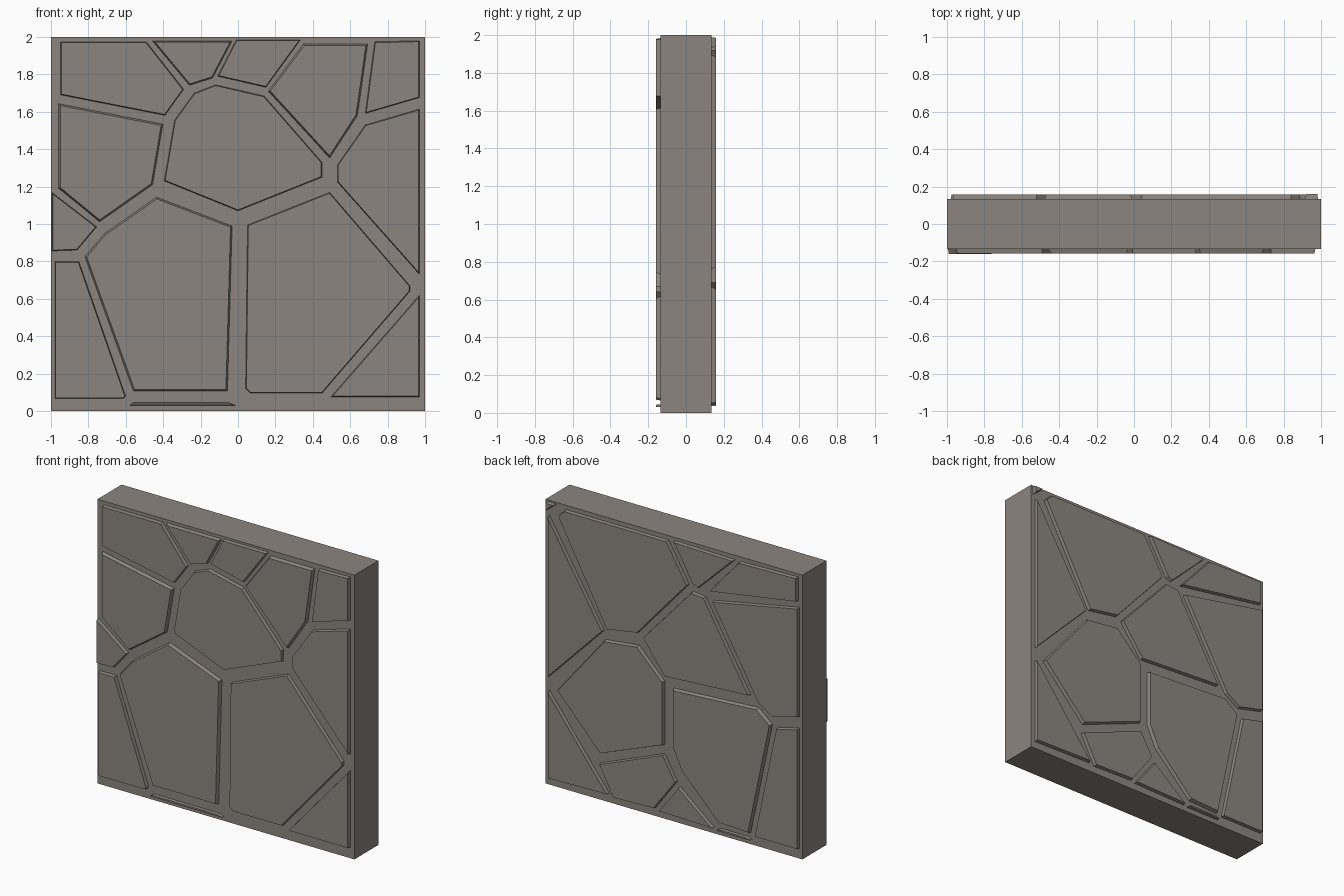
import bpy
import bmesh
from mathutils import Vector

default_cube = bpy.data.objects.get("Cube")
if default_cube:
    bpy.data.objects.remove(default_cube, do_unlink=True)

# One flat stone colour for everything
stone_grey = bpy.data.materials.new("warm_stone_grey")
stone_grey.use_nodes = True
colour = (0.26, 0.235, 0.21, 1)
stone_grey.diffuse_color = colour
stone_grey.node_tree.nodes["Principled BSDF"].inputs["Base Color"].default_value = colour

WALL_HALF = 0.134    # half thickness of the mortar slab
BURY = 0.004         # how far each stone sinks into the slab
RAISE = 0.024        # how far a stone stands proud


def finish(name, bm):
    """Turn a bmesh into a named, flat shaded object."""
    bmesh.ops.recalc_face_normals(bm, faces=bm.faces)
    mesh = bpy.data.meshes.new(name)
    bm.to_mesh(mesh)
    bm.free()
    mesh.materials.append(stone_grey)
    obj = bpy.data.objects.new(name, mesh)
    bpy.context.collection.objects.link(obj)
    return obj


def stone(name, side, outline, taper=0.005, raise_by=RAISE):
    """Flat stone with slightly sloping edges; side is -1 front, +1 back."""
    bm = bmesh.new()
    base_y = side * (WALL_HALF - BURY)
    ring = [bm.verts.new((x, base_y, z)) for x, z in outline]
    face = bm.faces.new(ring)
    face.normal_update()
    bmesh.ops.inset_region(bm, faces=[face], thickness=taper, depth=0,
                           use_boundary=True, use_even_offset=True)
    bmesh.ops.translate(bm, verts=list(face.verts),
                        vec=Vector((0, side * (BURY + raise_by), 0)))
    bm.faces.new(list(reversed(ring)))
    return finish(name, bm)


def front(name, *outline, **options):
    return stone("front_" + name + "_stone", -1, outline, **options)


def back(name, *outline, **options):
    return stone("back_" + name + "_stone", 1, outline, **options)


# Mortar slab
slab = bmesh.new()
bmesh.ops.create_cube(slab, size=1)
bmesh.ops.scale(slab, verts=slab.verts, vec=(2, 2 * WALL_HALF, 2))
bmesh.ops.translate(slab, verts=slab.verts, vec=(0, 0, 1))
finish("mortar_slab", slab)

# Front stones, top row
front("top_right_corner", (-.95, 1.975), (-.49, 1.975), (-.29, 1.72), (-.39, 1.58), (-.95, 1.69))
front("top_wedge", (-.46, 1.98), (-.03, 1.98), (-.135, 1.78), (-.26, 1.74), taper=0.008)
front("top_middle", (-.01, 1.985), (.335, 1.985), (.15, 1.73), (-.11, 1.79))
front("top_pointed", (.35, 1.965), (.695, 1.965), (.64, 1.58), (.49, 1.35), (.16, 1.71),
      taper=0.01)
front("top_left_corner", (.73, 1.975), (.97, 1.98), (.97, 1.675), (.68, 1.59))

# Front stones, middle rows
front("left_kite", (.68, 1.53), (.97, 1.615), (.97, .73), (.53, 1.225), (.53, 1.315))
front("centre", (-.12, 1.745), (.14, 1.685), (.45, 1.33), (.45, 1.25), (0, 1.07),
      (-.395, 1.23), (-.34, 1.555), (-.235, 1.7))
front("right_shield", (-.96, 1.645), (-.4, 1.535), (-.455, 1.21), (-.74, 1.01), (-.96, 1.19),
      taper=0.01)
front("right_edge", (-.995, 1.17), (-.755, .985), (-.86, .86), (-.995, .855), raise_by=0.026)

# Front stones, bottom rows
front("bottom_right", (-.98, .8), (-.85, .8), (-.6, .08), (-.615, .065), (-.98, .065))
front("large_right", (-.435, 1.145), (-.03, .99), (-.055, .105), (-.56, .105), (-.82, .825),
      (-.715, .95), taper=0.01)
front("large_left", (.05, .995), (.49, 1.17), (.92, .67), (.92, .64), (.45, .095),
      (.065, .095), (.04, .12))
front("bottom_left", (.97, .62), (.97, .075), (.495, .075))
front("bottom_sliver", (-.58, .03), (-.01, .03), (-.05, .045), (-.56, .045), taper=0.002)

# Back stones, top row
back("corner_chip", (.985, 1.99), (.91, 1.99), (.985, 1.93), raise_by=0.026)
back("large_upper", (.89, 1.92), (.84, 1.97), (.04, 1.97), (-.12, 1.7), (.27, 1.26), (.51, 1.22))
back("top_wedge", (-.01, 1.98), (-.48, 1.97), (-.2, 1.7), (-.16, 1.72))
back("top_right", (-.52, 1.97), (-.97, 1.98), (-.97, 1.81), (-.28, 1.7))

# Back stones, middle rows
back("left_triangle", (.97, 1.9), (.54, 1.2), (.97, .76))
back("centre", (.23, 1.24), (-.15, 1.66), (-.25, 1.65), (-.6, 1.05), (.06, 1.01))
back("right_shield", (-.31, 1.64), (-.98, 1.77), (-.98, 1), (-.78, .95), (-.67, 1.02))
back("left_pentagon", (.9, .69), (.53, 1.14), (.27, 1.17), (.07, .97), (.07, .52), (.56, .33),
     taper=0.008)

# Back stones, bottom rows
back("large_lower", (0, .94), (-.66, .98), (-.77, .89), (-.6, .08), (-.36, .09), (-.07, .38),
     (0, .53), taper=0.01)
back("bottom_left", (.97, .67), (.5, .06), (.97, .05))
back("bottom_house", (.57, .26), (.07, .46), (-.03, .29), (.14, .06), (.46, .05))
back("bottom_triangle", (-.05, .26), (-.32, .04), (.11, .05))
back("bottom_right", (-.81, .88), (-.98, .92), (-.98, .07), (-.64, .07))
back("bottom_sliver", (-.34, .035), (-.37, .05), (-.58, .05), (-.61, .035), taper=0.002)
